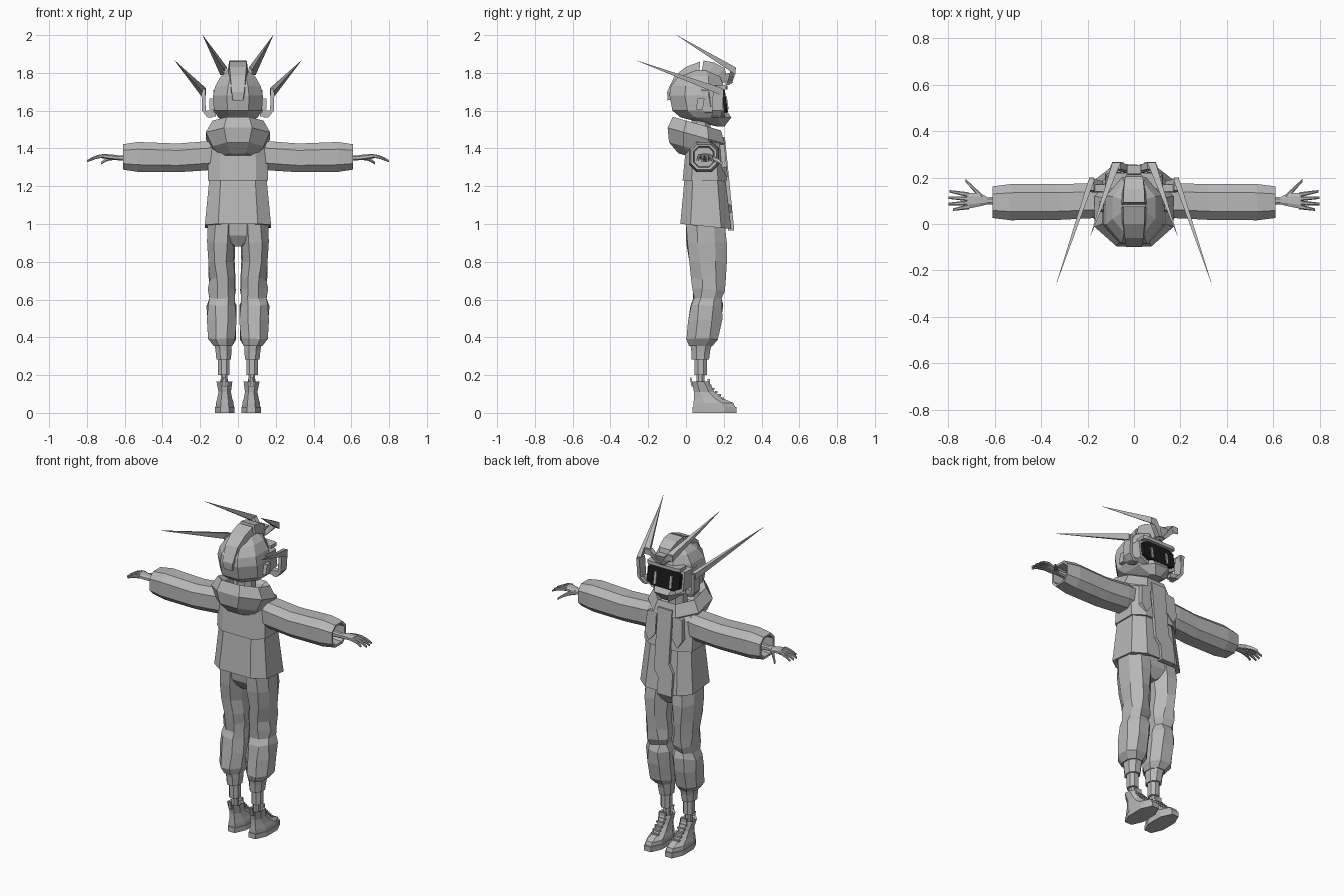
import bpy, bmesh, random
from math import sin, cos
from mathutils import Vector

random.seed(4)
cube = bpy.data.objects.get("Cube")
if cube:
    bpy.data.objects.remove(cube)


def material(name, value):
    made = bpy.data.materials.new(name)
    made.use_nodes = True
    made.diffuse_color = (value, value, value, 1)
    shader = made.node_tree.nodes["Principled BSDF"]
    shader.inputs["Base Color"].default_value = made.diffuse_color
    return made


GREY = material("mid grey", .48)
BLACK = material("visor black", .01)


def loft(name, rings, mirror=False, colour=GREY):
    """Skin closed rings of equal size in order and cap both ends."""
    bm = bmesh.new()
    loops = [[bm.verts.new(point) for point in ring] for ring in rings]
    for lower, upper in zip(loops, loops[1:]):
        for i in range(len(lower)):
            bm.faces.new((lower[i - 1], lower[i], upper[i], upper[i - 1]))
    bm.faces.new(loops[0])
    bm.faces.new(loops[-1])
    bmesh.ops.recalc_face_normals(bm, faces=bm.faces[:])
    mesh = bpy.data.meshes.new(name)
    mesh.materials.append(colour)
    bm.to_mesh(mesh)
    bm.free()
    part = bpy.data.objects.new(name, mesh)
    bpy.context.collection.objects.link(part)
    if mirror:
        part.modifiers.new("Mirror", 'MIRROR')


def octagon(left, right, low, high, cut=.28):
    """Rectangle with cut corners."""
    a, b = (right - left) * cut, (high - low) * cut
    return [(left + a, low), (right - a, low), (right, low + b), (right, high - b),
            (right - a, high), (left + a, high), (left, high - b), (left, low + b)]


def level(z, half, back, front, x=0, slope=0, cut=.28, crumple=0):
    """Horizontal octagonal section, tilted forward by slope."""
    def shake():
        return random.uniform(-crumple, crumple)
    return [(px + shake(), py + shake(), z + slope * (py - .08) + shake())
            for px, py in octagon(x - half, x + half, back, front, cut)]


def upright(x, half_y, half_z, y=.1, z=1.35):
    """Octagonal section across an arm."""
    return [(x, py, pz) for py, pz in octagon(y - half_y, y + half_y, z - half_z, z + half_z, .24)]


def square(x, y, z, wide, deep):
    """Horizontal four-sided section of a bar."""
    return [(x + wide * i, y + deep * j, z) for i, j in ((-1, -1), (1, -1), (1, 1), (-1, 1))]


def spike(name, root, tip, wide, tall):
    """Mirrored blade that tapers from an upright root to a point."""
    rings = []
    for (x, y, z), size in ((root, 1), (tip, .03)):
        rings.append([(x + wide * size * i, y, z + tall * size * j)
                      for i, j in ((-1, -1), (1, -1), (1, 1), (-1, 1))])
    loft(name, rings, mirror=True)


def finger(name, root, angle, length, radius):
    """Taper that droops a little towards its tip."""
    rings = []
    for step in range(4):
        reach = step / 3
        centre = root + Vector((cos(angle), sin(angle), -.3 * reach)) * length * reach
        size = radius * (1 - reach / 2)
        rings.append(upright(centre.x, size, size, y=centre.y, z=centre.z))
    loft(name, rings, mirror=True)


def front_plate(name, outline, thick, mirror=False):
    """Flat outline laid on the sloping jacket front."""
    loft(name, [[(x, .34 - z / 10 + lift, z) for x, z in outline] for lift in (-.02, thick)], mirror)


# jacket skirt with open hem, and yoke overhanging the seam
loft("jacket_skirt", [
    level(z=1.08, half=.12, back=.03, front=.17, slope=-.1),
    level(z=.99, half=.165, back=-.02, front=.225, slope=-.1),
    level(z=.99, half=.175, back=-.03, front=.24, slope=-.1, cut=.2),
    level(z=1.24, half=.151, back=-.007, front=.21, slope=-.1, cut=.2)])
loft("jacket_yoke", [
    level(z=1.23, half=.16, back=-.018, front=.217, cut=.2),
    level(z=1.41, half=.155, back=0, front=.195, cut=.2),
    level(z=1.455, half=.11, back=.02, front=.18, cut=.2)])

# stepped closing strip and chest flaps
front_plate("front_placket", [(-.05, 1.46), (.045, 1.46), (.045, 1.1), (.015, 1.06),
                              (.015, .965), (-.08, .965), (-.08, 1.1), (-.05, 1.15)], thick=.012)
front_plate("chest_flaps", [(.055, 1.43), (.115, 1.42), (.125, 1.3), (.095, 1.25), (.055, 1.3)],
            thick=.006, mirror=True)

# hood lying round the neck
loft("hood", [
    level(z=1.34, half=.09, back=-.04, front=.17, slope=-.28),
    level(z=1.385, half=.135, back=-.09, front=.185, slope=-.28),
    level(z=1.46, half=.17, back=-.097, front=.205, slope=-.28),
    level(z=1.525, half=.135, back=-.07, front=.185, slope=-.28),
    level(z=1.5, half=.105, back=-.04, front=.165, slope=-.28),
    level(z=1.43, half=.09, back=-.02, front=.14, slope=-.28)])
loft("neck", [level(z=z, half=.05, back=.03, front=.13) for z in (1.4, 1.6)])

# sleeves with hollow cuffs
loft("sleeves", [
    upright(x=.1, half_y=.07, half_z=.075, z=1.365),
    upright(x=.18, half_y=.075, half_z=.077, z=1.36),
    upright(x=.32, half_y=.077, half_z=.076, y=.095),
    upright(x=.53, half_y=.078, half_z=.079, y=.094, z=1.355),
    upright(x=.61, half_y=.068, half_z=.067, y=.094, z=1.355),
    upright(x=.608, half_y=.055, half_z=.055, y=.094, z=1.355),
    upright(x=.54, half_y=.05, half_z=.05, y=.094, z=1.355)], mirror=True)

# wrists, palms, fingers and thumbs
loft("hands", [
    upright(x=.5, half_y=.025, half_z=.02),
    upright(x=.63, half_y=.015, half_z=.013),
    upright(x=.66, half_y=.027, half_z=.014, y=.104, z=1.353),
    upright(x=.72, half_y=.035, half_z=.012, z=1.36)], mirror=True)
for i, length in enumerate((.07, .09, .09, .085)):
    spread = i - 1.5
    finger(f"fingers_{i + 1}", Vector((.71, .1 + spread * .017, 1.36)), spread * .12, length, .011)
finger("thumbs", Vector((.655, .115, 1.352)), angle=.8, length=.1, radius=.014)

# trousers: seat, baggy legs with knee folds, and cuffs
loft("trouser_seat", [
    level(z=.88, half=.03, back=.05, front=.17),
    level(z=.94, half=.13, back=.01, front=.205, cut=.2),
    level(z=1.03, half=.155, back=0, front=.2, cut=.2)])
loft("trouser_legs", [
    level(x=.085, z=1, half=.077, back=0, front=.205),
    level(x=.09, z=.9, half=.075, back=.005, front=.213, crumple=.005),
    level(x=.09, z=.8, half=.069, back=.02, front=.213, crumple=.006),
    level(x=.086, z=.71, half=.068, back=.03, front=.205, crumple=.008),
    level(x=.082, z=.65, half=.071, back=.038, front=.2, crumple=.008),
    level(x=.086, z=.61, half=.062, back=.043, front=.18, crumple=.008),
    level(x=.088, z=.57, half=.075, back=.03, front=.19, crumple=.008),
    level(x=.088, z=.49, half=.077, back=.015, front=.187, crumple=.006),
    level(x=.088, z=.39, half=.074, back=0, front=.168, crumple=.005),
    level(x=.08, z=.355, half=.05, back=.015, front=.14)], mirror=True)
loft("trouser_cuffs", [
    level(x=.08, z=.37, half=.045, back=.022, front=.14),
    level(x=.076, z=.33, half=.043, back=.028, front=.128),
    level(x=.076, z=.283, half=.038, back=.03, front=.122)], mirror=True)

# shins and ankles
loft("shins", [level(x=.075, z=z, half=.03, back=.045, front=.11) for z in (.3, .2)], mirror=True)
loft("ankles", [level(x=.073, z=z, half=.018, back=.055, front=.098) for z in (.2, .12)], mirror=True)

# boots with soles, laces, tongues and pull tabs
loft("boots", [
    level(x=.07, z=.03, half=.048, back=.04, front=.26),
    level(x=.07, z=.052, half=.047, back=.04, front=.252),
    level(x=.07, z=.075, half=.04, back=.042, front=.2),
    level(x=.07, z=.11, half=.033, back=.042, front=.152),
    level(x=.072, z=.165, half=.042, back=.033, front=.122),
    level(x=.072, z=.16, half=.032, back=.045, front=.11),
    level(x=.072, z=.13, half=.028, back=.05, front=.1)], mirror=True)
loft("boot_soles", [level(x=.07, z=z, half=.052, back=.035, front=.268) for z in (0, .03)], mirror=True)
for i in range(5):
    height, forward = .076 + i * .017, .195 - i * .017
    loft(f"boot_laces_{i + 1}", [square(x=.07, y=forward, z=height + lift, wide=.024, deep=.007)
                                 for lift in (-.004, .006)], mirror=True)
loft("boot_tongues", [square(x=.072, y=.12, z=z, wide=.02, deep=.006) for z in (.13, .18)], mirror=True)
loft("boot_pull_tabs", [
    square(x=.072, y=.034, z=.14, wide=.01, deep=.005),
    square(x=.072, y=.024, z=.188, wide=.008, deep=.004)], mirror=True)

# helmet shell
loft("helmet", [
    level(z=1.517, half=.04, back=.16, front=.205),
    level(z=1.565, half=.105, back=-.03, front=.24),
    level(z=1.6, half=.127, back=-.072, front=.215),
    level(z=1.68, half=.132, back=-.087, front=.2),
    level(z=1.73, half=.12, back=-.08, front=.2),
    level(z=1.78, half=.092, back=-.04, front=.18),
    level(z=1.815, half=.05, back=.02, front=.14)])


def face_block(name, sections, colour):
    """Upright sections facing forward, leaning out towards the chin."""
    rings = []
    for y, wide, tall in sections:
        rings.append([(px, y - pz / 7, 1.65 + pz) for px, pz in octagon(-wide, wide, -tall, tall, .16)])
    loft(name, rings, colour=colour)


# face surround, dark visor and eye bars
face_block("face_surround", [(.09, .13, .085), (.195, .122, .08)], GREY)
face_block("visor", [(.18, .113, .06), (.214, .107, .058)], BLACK)
loft("visor_brow", [level(z=z, half=.11, back=.15, front=.22, cut=.1) for z in (1.712, 1.732)])
loft("eye_bars", [
    square(x=.052, y=.221, z=1.605, wide=.007, deep=.005),
    square(x=.052, y=.211, z=1.675, wide=.007, deep=.005)], mirror=True)


# crest in two pieces arching over the crown
def crest(name, path):
    rings = []
    for y, z, half in path:
        inner_y, inner_z = y + (.06 - y) * .3, z + (1.67 - z) * .3
        foot = half * 1.2
        rings.append([(-half, y, z), (half, y, z), (foot, inner_y, inner_z), (-foot, inner_y, inner_z)])
    loft(name, rings)


crest("rear_crest", [(-.097, 1.655, .026), (-.1, 1.7, .034), (-.06, 1.785, .04),
                     (0, 1.832, .045), (.075, 1.86, .046)])
crest("front_crest", [(.093, 1.865, .046), (.15, 1.855, .044), (.205, 1.825, .038), (.22, 1.76, .026)])

# brow fins and cheek fins sweeping back to points
loft("brow_fin_base", [
    square(x=0, y=.22, z=1.735, wide=.014, deep=.012),
    square(x=0, y=.235, z=1.8, wide=.03, deep=.02)])
loft("brow_fin_arms", [
    square(x=.012, y=.23, z=1.745, wide=.012, deep=.014),
    square(x=.045, y=.243, z=1.785, wide=.018, deep=.014),
    square(x=.076, y=.25, z=1.825, wide=.018, deep=.014)], mirror=True)
spike("brow_fins", root=(.076, .262, 1.81), tip=(.187, -.05, 2), wide=.018, tall=.02)
loft("cheek_fin_arms", [
    square(x=.148, y=.16, z=1.565, wide=.014, deep=.024),
    square(x=.18, y=.165, z=1.6, wide=.01, deep=.028),
    square(x=.183, y=.172, z=1.715, wide=.01, deep=.028)], mirror=True)
spike("cheek_fins", root=(.183, .19, 1.7), tip=(.335, -.26, 1.865), wide=.013, tall=.02)
loft("cheek_fin_mounts", [square(x=.142, y=.155, z=z, wide=.025, deep=.016)
                          for z in (1.57, 1.6)], mirror=True)

# ear blocks
loft("ear_blocks", [
    square(x=.135, y=.07, z=1.605, wide=.016, deep=.018),
    square(x=.135, y=.08, z=1.665, wide=.016, deep=.018)], mirror=True)
